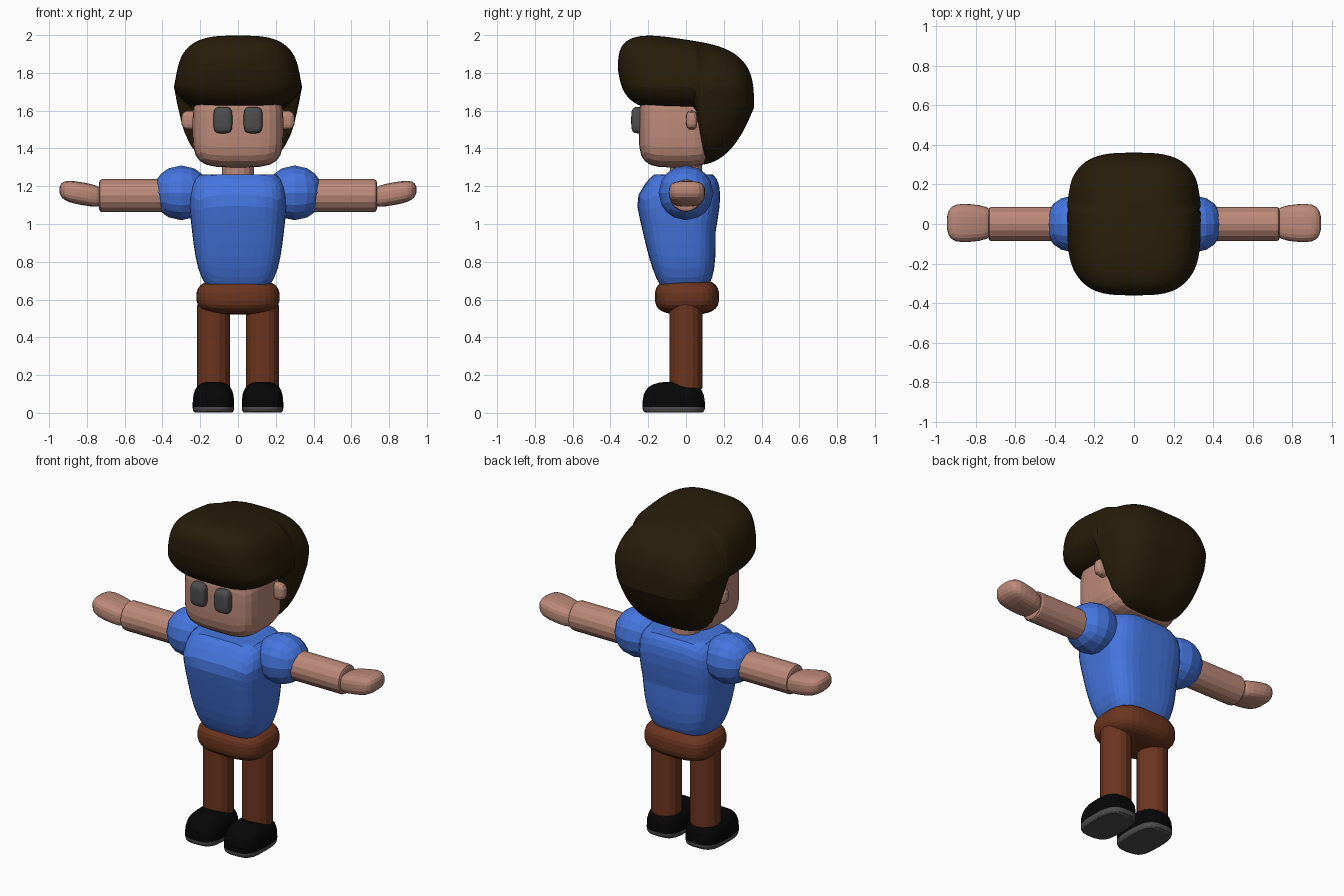
import bpy
import bmesh
import math
from mathutils import Matrix, Vector

cube = bpy.data.objects.get("Cube")
if cube:
    bpy.data.objects.remove(cube, do_unlink=True)


def material(name, red, green, blue):
    mat = bpy.data.materials.new(name)
    mat.use_nodes = True
    colour = (red, green, blue, 1)
    mat.diffuse_color = colour
    mat.node_tree.nodes["Principled BSDF"].inputs["Base Color"].default_value = colour
    return mat


skin = material("skin", 0.5, 0.25, 0.19)
blue_cloth = material("blue cloth", 0.06, 0.18, 0.74)
brown_cloth = material("rust brown cloth", 0.15, 0.036, 0.014)
dark_hair = material("dark brown hair", 0.021, 0.012, 0.003)
black_leather = material("black leather", 0.002, 0.002, 0.002)
dark_grey = material("dark grey", 0.075, 0.075, 0.075)


def finish(name, mat, bm):
    """Turn the bmesh into a coloured, flat shaded object."""
    bmesh.ops.recalc_face_normals(bm, faces=bm.faces)
    mesh = bpy.data.meshes.new(name)
    bm.to_mesh(mesh)
    bm.free()
    mesh.materials.append(mat)
    bpy.context.collection.objects.link(bpy.data.objects.new(name, mesh))


def soft_block(name, mat, low, high, power=4, cuts=7, shape=None, side=1):
    """Rounded box filling the given bounds; shape bends it while it is a unit block."""
    bm = bmesh.new()
    bmesh.ops.create_cube(bm, size=2)
    bmesh.ops.subdivide_edges(bm, edges=bm.edges[:], cuts=cuts, use_grid_fill=True)
    low, high = Vector(low), Vector(high)
    centre, half = (low + high) / 2, (high - low) / 2
    for vert in bm.verts:
        point = vert.co / sum(abs(c) ** power for c in vert.co) ** (1 / power)
        if shape:
            shape(point)
        vert.co = centre + point * half
        vert.co.x *= side
    finish(name, mat, bm)


def rod(name, mat, radius, length, centre, turn=0):
    """Cylinder with softened ends, upright or lying along x after a quarter turn."""
    bm = bmesh.new()
    place = Matrix.Translation(centre) @ Matrix.Rotation(turn, 4, "Y")
    bmesh.ops.create_cone(bm, cap_ends=True, segments=16, radius1=radius,
                          radius2=radius, depth=length, matrix=place)
    rims = [e for e in bm.edges if any(len(f.verts) > 4 for f in e.link_faces)]
    bmesh.ops.bevel(bm, geom=rims, offset=0.015, segments=2, profile=0.5,
                    affect="EDGES")
    finish(name, mat, bm)


def clamp(value):
    return max(0, min(1, value))


def hair_shape(point):
    # High fringe in front, long hair behind, narrow crown and nape
    slant = 0.35 if point.y > 0 else 0.1
    point.y *= 1 - slant * max(0, -point.z)
    behind = clamp((point.y - 0.14) / 0.12)
    bottom = -0.16 * (1 - behind) - behind
    top = 0.93 - 0.16 * point.y
    point.z = bottom + (top - bottom) * (point.z + 1) / 2
    point.x *= 1 - 0.2 * abs(point.z - 0.2)


def shirt_shape(point):
    # Broad chest tapering to the waist, flatter behind, level shoulders
    point.x *= 0.9 + 0.15 * point.z
    if point.y < 0:
        point.y *= min(1, 0.83 + 0.33 * point.z, 1.25 - 0.5 * point.z)
    else:
        point.y *= 0.78 + 0.24 * max(0, point.z)
    point.z = min(point.z, 0.89)


def hand_shape(point):
    # Fingers lift slightly and the wrist is narrower
    point.z += 0.35 * point.x
    point.y *= 0.9 + 0.1 * point.x


def flat_bottom(point):
    point.z = max(point.z, 0)


def sole_slab(point):
    point.z = max(-0.6, min(point.z, 0))


# Head
soft_block("hair", dark_hair, (-0.34, -0.36, 1.31), (0.34, 0.36, 2),
           power=3.3, cuts=23, shape=hair_shape)
soft_block("head", skin, (-0.24, -0.25, 1.3), (0.24, 0.15, 1.72))
rod("neck", skin, radius=0.085, length=0.2, centre=(0, 0, 1.26))

# Body
soft_block("shirt_body", blue_cloth, (-0.27, -0.27, 0.62), (0.27, 0.21, 1.3),
           power=3.5, cuts=9, shape=shirt_shape)
soft_block("trouser_hips", brown_cloth, (-0.22, -0.165, 0.52), (0.22, 0.175, 0.71),
           power=3)

for label, side in (("left", 1), ("right", -1)):
    # Face
    soft_block(label + "_eye", dark_grey, (0.03, -0.29, 1.48), (0.13, -0.2, 1.62),
               side=side)
    soft_block(label + "_ear", skin, (0.2, 0, 1.5), (0.3, 0.06, 1.6),
               power=3, cuts=3, side=side)

    # Arm
    soft_block(label + "_sleeve", blue_cloth, (0.15, -0.145, 1.02), (0.45, 0.145, 1.31),
               power=2, cuts=3, side=side)
    rod(label + "_arm", skin, radius=0.087, length=0.43,
        centre=(0.52 * side, 0, 1.15), turn=math.pi / 2)
    soft_block(label + "_hand", skin, (0.7, -0.1, 1.1), (0.945, 0.11, 1.22),
               power=3, cuts=5, shape=hand_shape, side=side)

    # Leg
    rod(label + "_leg", brown_cloth, radius=0.087, length=0.46,
        centre=(0.13 * side, 0, 0.35))
    soft_block(label + "_shoe", black_leather, (0.02, -0.23, -0.1), (0.24, 0.1, 0.165),
               power=3, shape=flat_bottom, side=side)
    soft_block(label + "_sole", dark_grey, (0.02, -0.23, -0.02), (0.24, 0.1, 0.085),
               power=3, shape=sole_slab, side=side)
